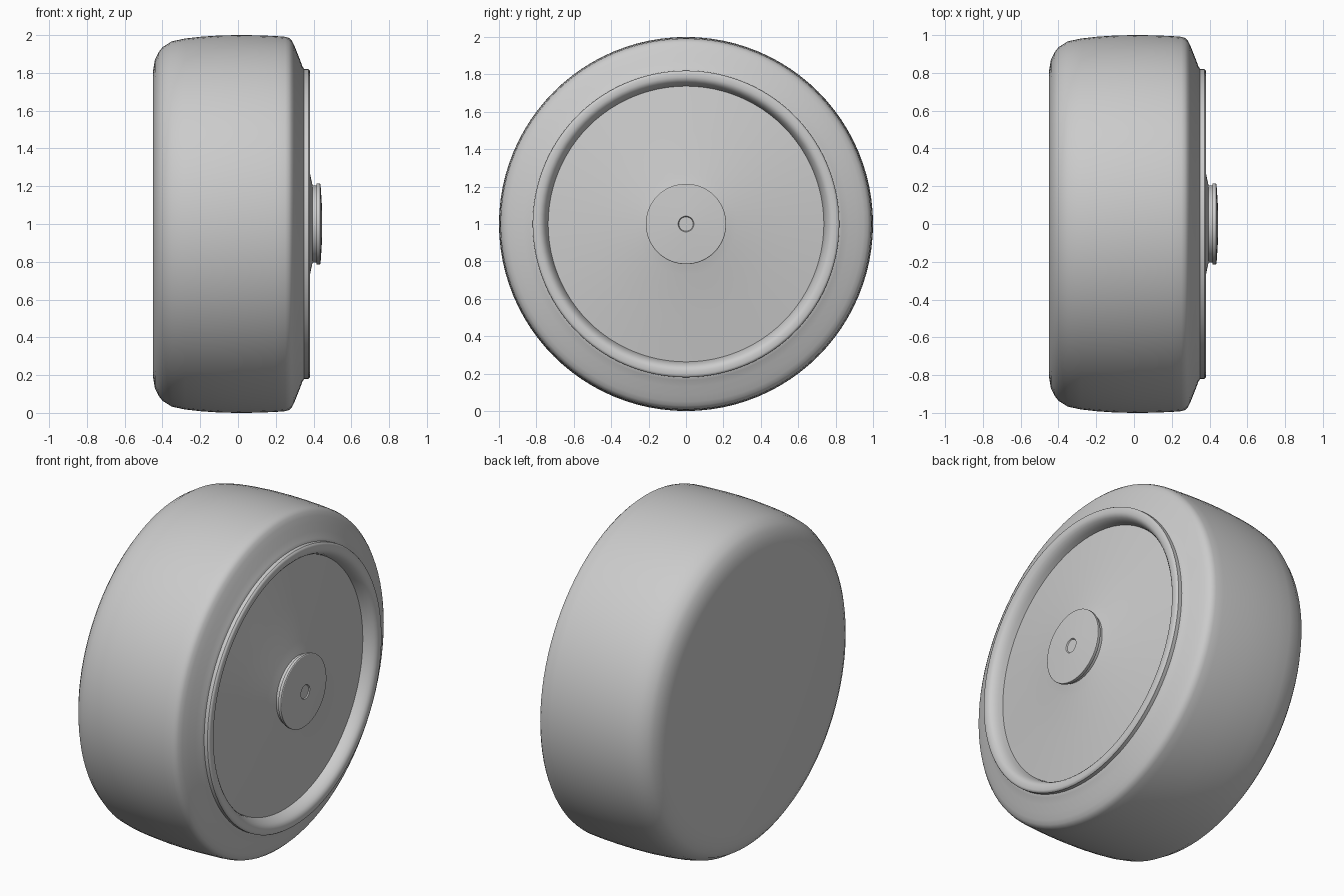
import bpy, bmesh, math
from mathutils import Vector

if "Cube" in bpy.data.objects:
    bpy.data.objects.remove(bpy.data.objects["Cube"])

CENTRE = Vector((0, 0, 1))

def lathe(name, profile, steps=96, angle=35):
    """Spin (x, radius) points about the wheel axle."""
    bm = bmesh.new()
    verts = [bm.verts.new((x, 0, 1 + r)) for x, r in profile]
    edges = [bm.edges.new(p) for p in zip(verts, verts[1:])]
    bmesh.ops.spin(bm, geom=verts + edges, cent=CENTRE, axis=(1, 0, 0),
                   angle=math.tau, steps=steps)
    bmesh.ops.remove_doubles(bm, verts=bm.verts, dist=0.0005)
    bmesh.ops.recalc_face_normals(bm, faces=bm.faces)
    mesh = bpy.data.meshes.new(name)
    bm.to_mesh(mesh)
    bm.free()
    obj = bpy.data.objects.new(name, mesh)
    bpy.context.collection.objects.link(obj)
    bpy.ops.object.select_all(action='DESELECT')
    obj.select_set(True)
    bpy.context.view_layer.objects.active = obj
    bpy.ops.object.shade_smooth_by_angle(angle=math.radians(angle))
    return obj

# Tyre with flat closed back and sloped front sidewall
lathe("tyre", [
    (-0.45, 0), (-0.45, 0.81), (-0.44, 0.87), (-0.42, 0.91), (-0.40, 0.936),
    (-0.35, 0.967), (-0.28, 0.982), (-0.2, 0.991), (-0.1, 0.998), (0, 1.0),
    (0.1, 0.999), (0.2, 0.995), (0.25, 0.991), (0.27, 0.985), (0.284, 0.972),
    (0.296, 0.95), (0.31, 0.915), (0.328, 0.87), (0.341, 0.835),
    (0.35, 0.82), (0.35, 0.80)], angle=50)

# Raised rim lip, sloping into the recess
lathe("rim_lip", [
    (0.34, 0.82), (0.372, 0.82), (0.379, 0.815), (0.382, 0.807),
    (0.382, 0.785), (0.378, 0.772), (0.368, 0.76), (0.352, 0.75),
    (0.335, 0.743), (0.31, 0.737)])

# Shallow conical wheel disc
lathe("wheel_disc", [(0.31, 0.737), (0.345, 0.5), (0.381, 0.27),
                     (0.388, 0.235), (0.396, 0.20)])

# Hub neck and domed cap with a small centre dimple
lathe("hub_neck", [(0.385, 0.203), (0.418, 0.203)])
lathe("hub_cap", [
    (0.416, 0.20), (0.416, 0.213), (0.42, 0.215), (0.434, 0.215), (0.437, 0.211),
    (0.443, 0.12), (0.446, 0.042), (0.44, 0.038), (0.44, 0)], angle=30)
